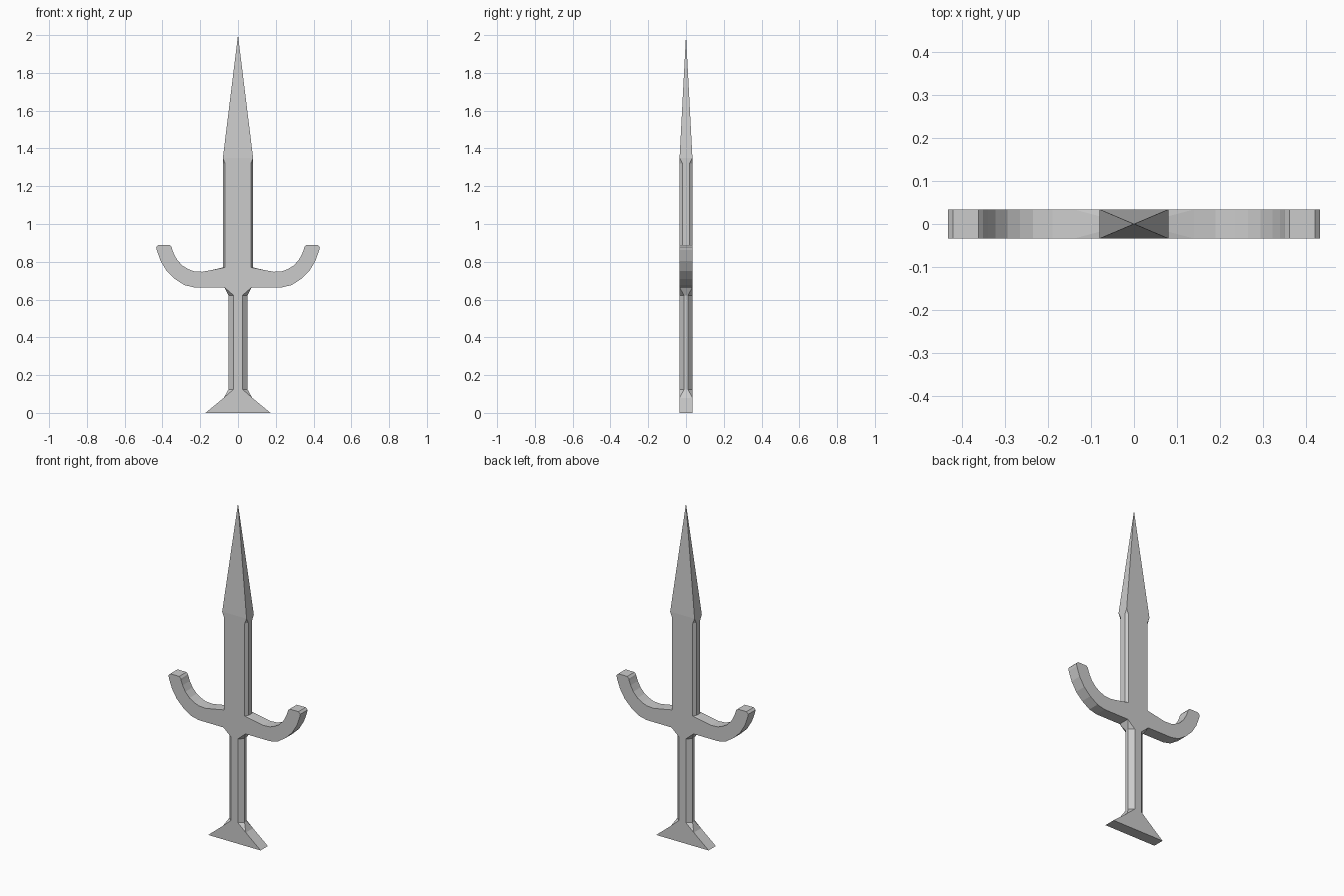
import bpy, bmesh

if "Cube" in bpy.data.objects:
    bpy.data.objects.remove(bpy.data.objects["Cube"])

T = 0.034  # half thickness of the whole piece


def loft(name, rings, cap_start=False, cap_end=False):
    """Skin consecutive rings of points; coincident points are welded."""
    bm = bmesh.new()
    vs = [[bm.verts.new(p) for p in r] for r in rings]
    n = len(rings[0])
    for a, b in zip(vs, vs[1:]):
        for i in range(n):
            j = (i + 1) % n
            bm.faces.new((a[i], a[j], b[j], b[i]))
    if cap_start:
        bm.faces.new(vs[0][::-1])
    if cap_end:
        bm.faces.new(vs[-1])
    bmesh.ops.remove_doubles(bm, verts=bm.verts, dist=1e-5)
    bmesh.ops.recalc_face_normals(bm, faces=bm.faces)
    me = bpy.data.meshes.new(name)
    bm.to_mesh(me)
    bm.free()
    ob = bpy.data.objects.new(name, me)
    bpy.context.collection.objects.link(ob)
    return ob


def octagon(z, w, flat_w=None, t=T, flat_t=None):
    """Rectangle with bevelled corners; without flats it is a plain rectangle."""
    fw = w if flat_w is None else flat_w
    ft = t if flat_t is None else flat_t
    return [(fw, -t, z), (w, -ft, z), (w, ft, z), (fw, t, z),
            (-fw, t, z), (-w, ft, z), (-w, -ft, z), (-fw, -t, z)]


# Handle: flared foot, bevelled grip, widening into the guard
loft("handle", [
    octagon(0, 0.172),
    octagon(0.08, 0.075),
    octagon(0.125, 0.05, 0.023, T, 0.01),
    octagon(0.622, 0.05, 0.023, T, 0.01),
    octagon(0.665, 0.072),
], cap_start=True)

# Blade: bevelled shaft ending in a four-sided point
loft("blade", [
    octagon(0.77, 0.08, 0.068, T, 0.018),
    octagon(1.32, 0.08, 0.068, T, 0.018),
    octagon(1.35, 0.08),
    octagon(2.0, 0, t=0),
], cap_end=False)

# Guard: (lower x, lower z, upper x, upper z) stations along one upturned arm
stations = [
    (0.14, 0.665, 0.14, 0.756), (0.19, 0.665, 0.19, 0.747),
    (0.235, 0.665, 0.235, 0.75), (0.285, 0.677, 0.265, 0.762),
    (0.335, 0.71, 0.295, 0.78), (0.378, 0.752, 0.322, 0.81),
    (0.41, 0.805, 0.34, 0.843), (0.43, 0.862, 0.349, 0.868),
    (0.433, 0.878, 0.352, 0.879), (0.421, 0.89, 0.362, 0.89),
]


def guard_rings(s):
    # Root ring follows the bevelled foot of the blade
    rings = [[(s * 0.072, -T, 0.665), (s * 0.072, T, 0.665),
              (s * 0.068, T, 0.77), (s * 0.08, 0.018, 0.77),
              (s * 0.08, -0.018, 0.77), (s * 0.068, -T, 0.77)]]
    for lx, lz, ux, uz in stations:
        lx, ux = s * lx, s * ux
        rings.append([(lx, -T, lz), (lx, T, lz), (ux, T, uz), (ux, T, uz),
                      (ux, -T, uz), (ux, -T, uz)])
    return rings


loft("guard", guard_rings(-1)[::-1] + guard_rings(1), True, True)
